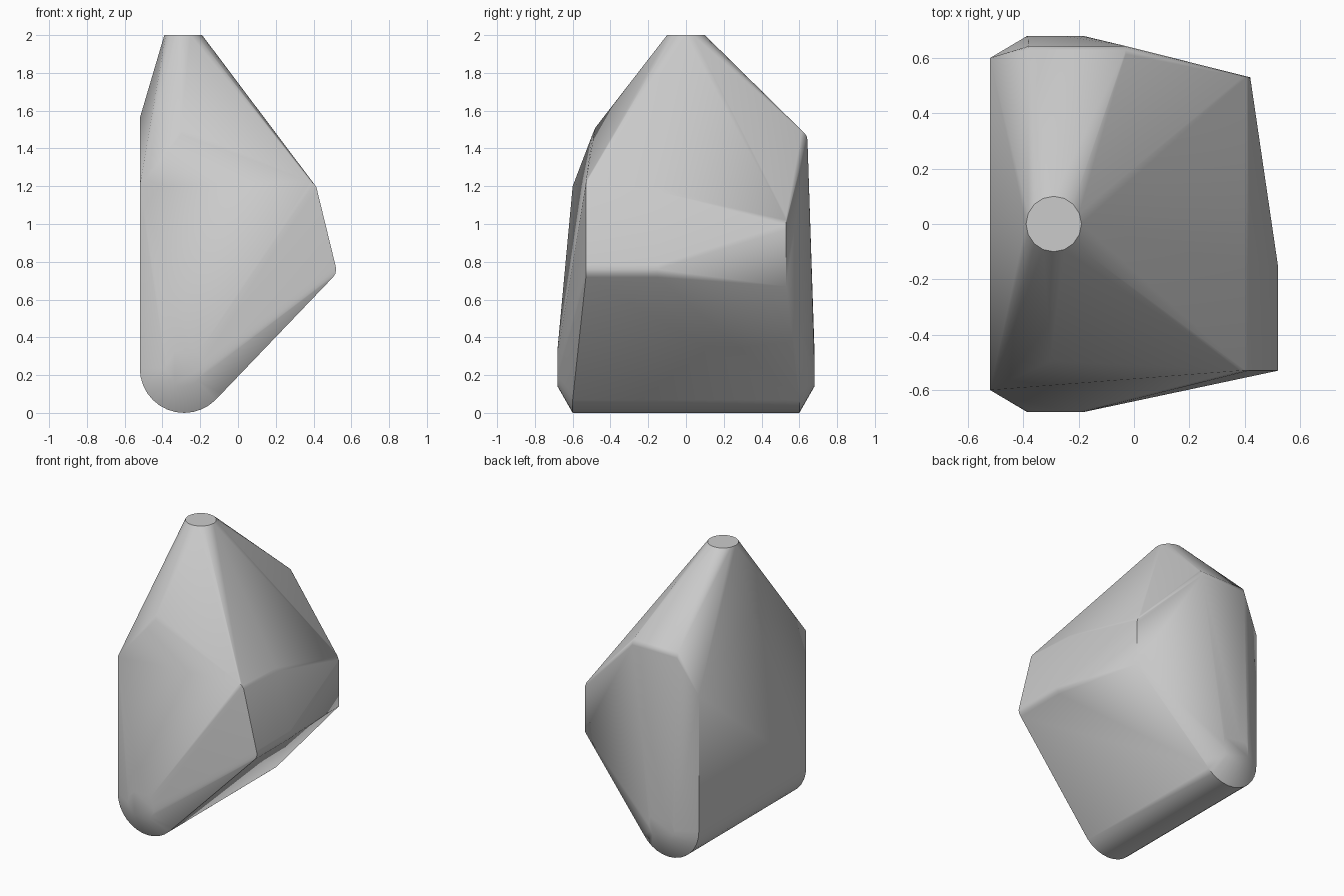
import bpy, bmesh, math
from mathutils import Vector

cube = bpy.data.objects.get("Cube")
if cube:
    bpy.data.objects.remove(cube, do_unlink=True)

grey = bpy.data.materials.new("stone grey")
grey.use_nodes = True
COLOUR = (0.6, 0.6, 0.6, 1.0)
grey.diffuse_color = COLOUR
grey.node_tree.nodes["Principled BSDF"].inputs["Base Color"].default_value = COLOUR

bm = bmesh.new()


def corner(x, y, z):
    bm.verts.new((x, y, z))


def ring(centre, radius, axis, sides=16):
    """Circle of hull points around the given axis."""
    c = Vector(centre)
    for i in range(sides):
        a = math.tau * i / sides
        u, v = radius * math.cos(a), radius * math.sin(a)
        offset = {"x": (0, u, v), "y": (u, 0, v), "z": (u, v, 0)}[axis]
        bm.verts.new(c + Vector(offset))


# Flat round tip
ring((-0.29, 0, 2.0), 0.1, "z")

# Rounded keel with chamfered ends
for side in (-1, 1):
    ring((-0.285, side * 0.6, 0.235), 0.235, "y", 32)
    ring((-0.285, side * 0.68, 0.24), 0.1, "y", 24)

# Flat left wall, with a peak in its middle
for side in (-1, 1):
    corner(-0.52, side * 0.6, 1.2)
corner(-0.52, 0, 1.56)

# Right side, upper and lower rounded ridges
for y, drop in ((-0.53, 0), (-0.15, 0.02)):
    ring((0.36, y, 1.17 - drop), 0.06, "y")
    ring((0.46, y, 0.76), 0.06, "y")
ring((0.32, 0.53, 0.97), 0.1, "y", 24)
corner(0.42, 0.53, 0.67)

# Front shoulder point and back shoulder ridge
ring((-0.3, -0.445, 1.475), 0.05, "z", 12)
corner(-0.3, -0.48, 1.51)
for x in (-0.38, -0.03):
    ring((x, 0.595, 1.445), 0.048, "x")

# Wrap the points in one convex skin
result = bmesh.ops.convex_hull(bm, input=bm.verts[:])
loose = {g for g in result["geom_interior"] + result["geom_unused"]
         if isinstance(g, bmesh.types.BMVert)}
bmesh.ops.delete(bm, geom=list(loose), context="VERTS")
bmesh.ops.dissolve_limit(bm, angle_limit=math.radians(1),
                         verts=bm.verts[:], edges=bm.edges[:])
bmesh.ops.recalc_face_normals(bm, faces=bm.faces[:])

mesh = bpy.data.meshes.new("rock")
bm.to_mesh(mesh)
bm.free()
mesh.materials.append(grey)
rock = bpy.data.objects.new("rock", mesh)
bpy.context.collection.objects.link(rock)

# Soft creases, sharp corners
bpy.ops.object.select_all(action="DESELECT")
rock.select_set(True)
bpy.context.view_layer.objects.active = rock
bpy.ops.object.shade_smooth_by_angle(angle=math.radians(35))
